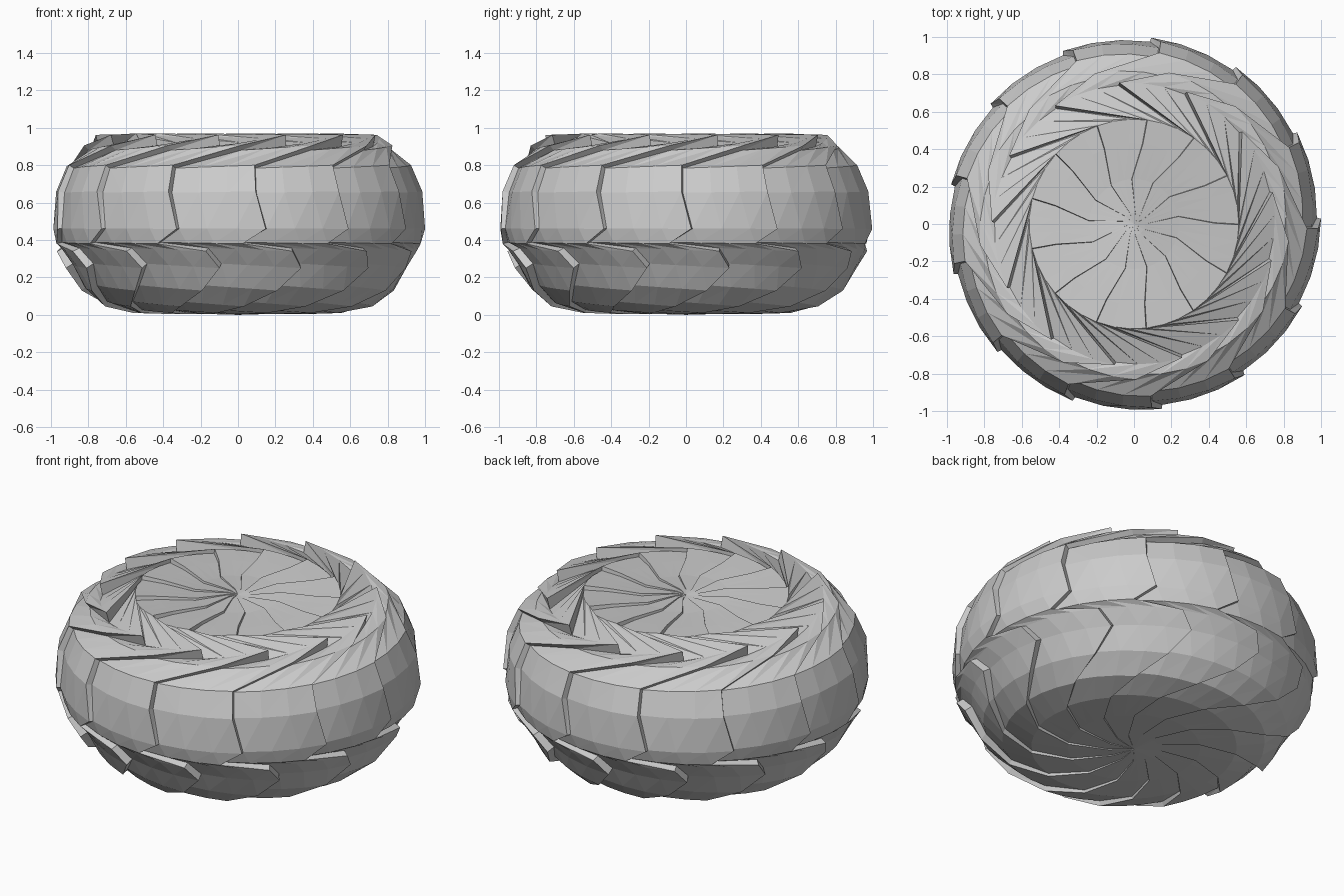
import bpy, bmesh, math

if "Cube" in bpy.data.objects:
    bpy.data.objects.remove(bpy.data.objects["Cube"])

SECTORS = 13          # overlapping petals around the body
COLS = 3              # facets across one petal

# rows from top centre to bottom centre: radius, height, twist (deg), petal step depth
ROWS = [
    (0.06, 0.955, 0, 0.004),
    (0.24, 0.960, 10, 0.012),
    (0.43, 0.965, 1, 0.018),
    (0.56, 0.970, 0, 0.025),
    (0.76, 0.962, 41, 0.065),
    (0.83, 0.905, 22, 0.035),
    (0.925, 0.80, -1, 0.030),
    (0.985, 0.66, -1, 0.035),
    (1.000, 0.46, 2, 0.022),
    (0.980, 0.38, -5, 0.030),
    (0.970, 0.34, 11, 0.040),
    (0.920, 0.25, 15, 0.045),
    (0.840, 0.13, 8, 0.040),
    (0.720, 0.045, -4, 0.028),
    (0.560, 0.010, -18, 0.016),
    (0.360, 0.004, -32, 0.010),
    (0.140, 0.004, -45, 0.004),
]


def row_normal(i):
    """Outward direction of the profile at a row, in (r, z)."""
    a = ROWS[max(i - 1, 0)]
    b = ROWS[min(i + 1, len(ROWS) - 1)]
    dr, dz = b[0] - a[0], b[1] - a[1]
    d = math.hypot(dr, dz)
    return -dz / d, dr / d


def build_body():
    bm = bmesh.new()
    rings = []
    for i, (r, z, twist, depth) in enumerate(ROWS):
        nr, nz = row_normal(i)
        ring = []
        for s in range(SECTORS):
            for c in range(COLS + 1):
                u = c / COLS
                # each petal rises counter-clockwise, then drops to the next
                drop = depth * (1 - u)
                rr, zz = r - nr * drop, z - nz * drop
                if z < 0.1:
                    zz = max(zz, 0.0)
                a = math.radians(twist) + (s + u * 0.985) * 2 * math.pi / SECTORS
                ring.append(bm.verts.new((rr * math.cos(a), rr * math.sin(a), zz)))
        rings.append(ring)

    n = SECTORS * (COLS + 1)
    for a, b in zip(rings, rings[1:]):
        for k in range(n):
            j = (k + 1) % n
            bm.faces.new((a[k], b[k], b[j], a[j]))

    # close the two centres with fans
    for ring, z in ((rings[0], 0.95), (rings[-1], 0.0)):
        tip = bm.verts.new((0, 0, z))
        for k in range(n):
            bm.faces.new((tip, ring[k], ring[(k + 1) % n]))

    bmesh.ops.triangulate(bm, faces=bm.faces[:])
    bmesh.ops.recalc_face_normals(bm, faces=bm.faces[:])
    mesh = bpy.data.meshes.new("swirled_body")
    bm.to_mesh(mesh)
    bm.free()
    obj = bpy.data.objects.new("swirled_body", mesh)
    bpy.context.collection.objects.link(obj)
    return obj


build_body()
